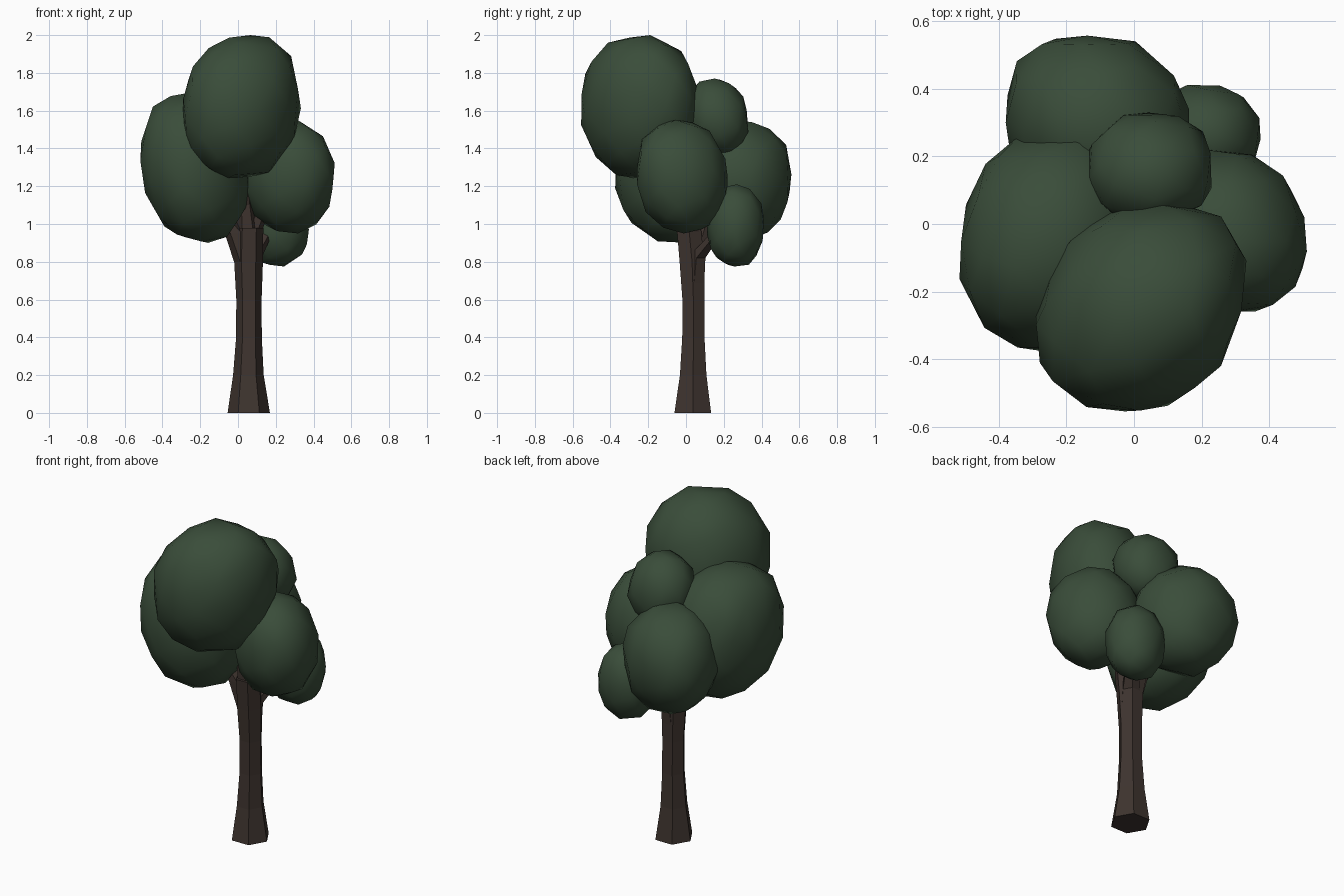
import bpy, bmesh, math, random
from mathutils import Vector

if "Cube" in bpy.data.objects:
    bpy.data.objects.remove(bpy.data.objects["Cube"])

random.seed(4)


def material(name, rgb):
    m = bpy.data.materials.new(name)
    m.diffuse_color = (*rgb, 1)
    m.use_nodes = True
    m.node_tree.nodes["Principled BSDF"].inputs["Base Color"].default_value = m.diffuse_color
    return m


BARK = material("bark", (0.048, 0.034, 0.028))
LEAF = material("leaf", (0.042, 0.074, 0.042))


def finish(bm, name, mat, angle=None):
    bmesh.ops.recalc_face_normals(bm, faces=bm.faces)
    me = bpy.data.meshes.new(name)
    bm.to_mesh(me)
    bm.free()
    me.materials.append(mat)
    ob = bpy.data.objects.new(name, me)
    bpy.context.collection.objects.link(ob)
    if angle:
        bpy.ops.object.select_all(action='DESELECT')
        ob.select_set(True)
        bpy.context.view_layer.objects.active = ob
        bpy.ops.object.shade_smooth_by_angle(angle=math.radians(angle))
    return ob


def limb(name, path, sides=6):
    """Faceted tube through (x, y, z, radius) points, horizontal rings."""
    bm = bmesh.new()
    rings = []
    for x, y, z, r in path:
        rings.append([bm.verts.new((x + r * math.cos(2 * math.pi * i / sides),
                                    y + r * math.sin(2 * math.pi * i / sides), z))
                      for i in range(sides)])
    for a, b in zip(rings, rings[1:]):
        for i in range(sides):
            j = (i + 1) % sides
            bm.faces.new((a[i], a[j], b[j], b[i]))
    bm.faces.new(rings[0])
    bm.faces.new(rings[-1])
    return finish(bm, name, BARK)


def clump(name, lo, hi, n, xy=0, xz=0, yz=0):
    """Irregular, slightly boxy faceted ball, leaned by xy/xz/yz, fitted to the box lo..hi."""
    pts = []
    spin = random.uniform(0, 6)
    for i in range(n):
        z = 1 - (2 * i + 1) / n
        a = spin + i * math.pi * (3 - math.sqrt(5)) + random.uniform(-0.12, 0.12)
        r = math.sqrt(1 - z * z)
        p = Vector((r * math.cos(a), r * math.sin(a), z))
        p /= sum(abs(c) ** 2.25 for c in p) ** (1 / 2.25)
        p *= random.uniform(0.97, 1.01)
        pts.append(Vector((p.x + xy * p.y + xz * p.z, p.y + yz * p.z, p.z)))
    mn = [min(p[k] for p in pts) for k in range(3)]
    mx = [max(p[k] for p in pts) for k in range(3)]
    bm = bmesh.new()
    for p in pts:
        bm.verts.new([lo[k] + (hi[k] - lo[k]) * (p[k] - mn[k]) / (mx[k] - mn[k]) for k in range(3)])
    bmesh.ops.convex_hull(bm, input=bm.verts)
    loose = [v for v in bm.verts if not v.link_faces]
    bmesh.ops.delete(bm, geom=loose, context='VERTS')
    return finish(bm, name, LEAF, 35)


# Trunk, flared at the foot
limb("trunk", [(0.057, 0.036, 0, 0.112), (0.055, 0.038, 0.2, 0.081),
               (0.058, 0.039, 0.4, 0.068), (0.058, 0.039, 0.6, 0.067),
               (0.056, 0.032, 0.8, 0.076), (0.060, 0.015, 0.98, 0.074)])

# Branches rising into the foliage
limb("left_branch", [(0.045, 0.03, 0.8, 0.066), (-0.01, 0.02, 0.95, 0.06), (-0.17, 0.0, 1.15, 0.03)])
limb("front_branch", [(0.055, 0.02, 0.92, 0.06), (0.04, 0.0, 1.1, 0.045), (0.03, -0.14, 1.4, 0.03)])
limb("right_branch", [(0.07, 0.03, 0.94, 0.05), (0.12, 0.02, 1.06, 0.04), (0.23, 0.0, 1.2, 0.03)])
limb("back_branch", [(0.05, 0.045, 0.8, 0.06), (0.03, 0.10, 0.98, 0.045), (-0.04, 0.24, 1.2, 0.03)])
limb("low_branch", [(0.06, 0.04, 0.66, 0.064), (0.07, 0.055, 0.82, 0.055), (0.18, 0.2, 1.0, 0.025)])

# Foliage clumps
clump("top_foliage", (-0.29, -0.555, 1.24), (0.333, 0.06, 2.0), 62, xy=0.18, xz=0.08)
clump("left_foliage", (-0.517, -0.375, 0.90), (0.055, 0.29, 1.70), 62, xz=-0.12, xy=0.08)
clump("right_foliage", (0.03, -0.26, 0.95), (0.512, 0.22, 1.55), 56, xy=-0.12, yz=-0.08)
clump("back_foliage", (-0.38, 0.04, 0.93), (0.165, 0.558, 1.55), 56, xy=-0.1)
clump("upper_back_foliage", (-0.135, 0.0, 1.36), (0.23, 0.33, 1.77), 48, yz=-0.12)
clump("low_foliage", (0.045, 0.11, 0.775), (0.375, 0.412, 1.21), 48)
